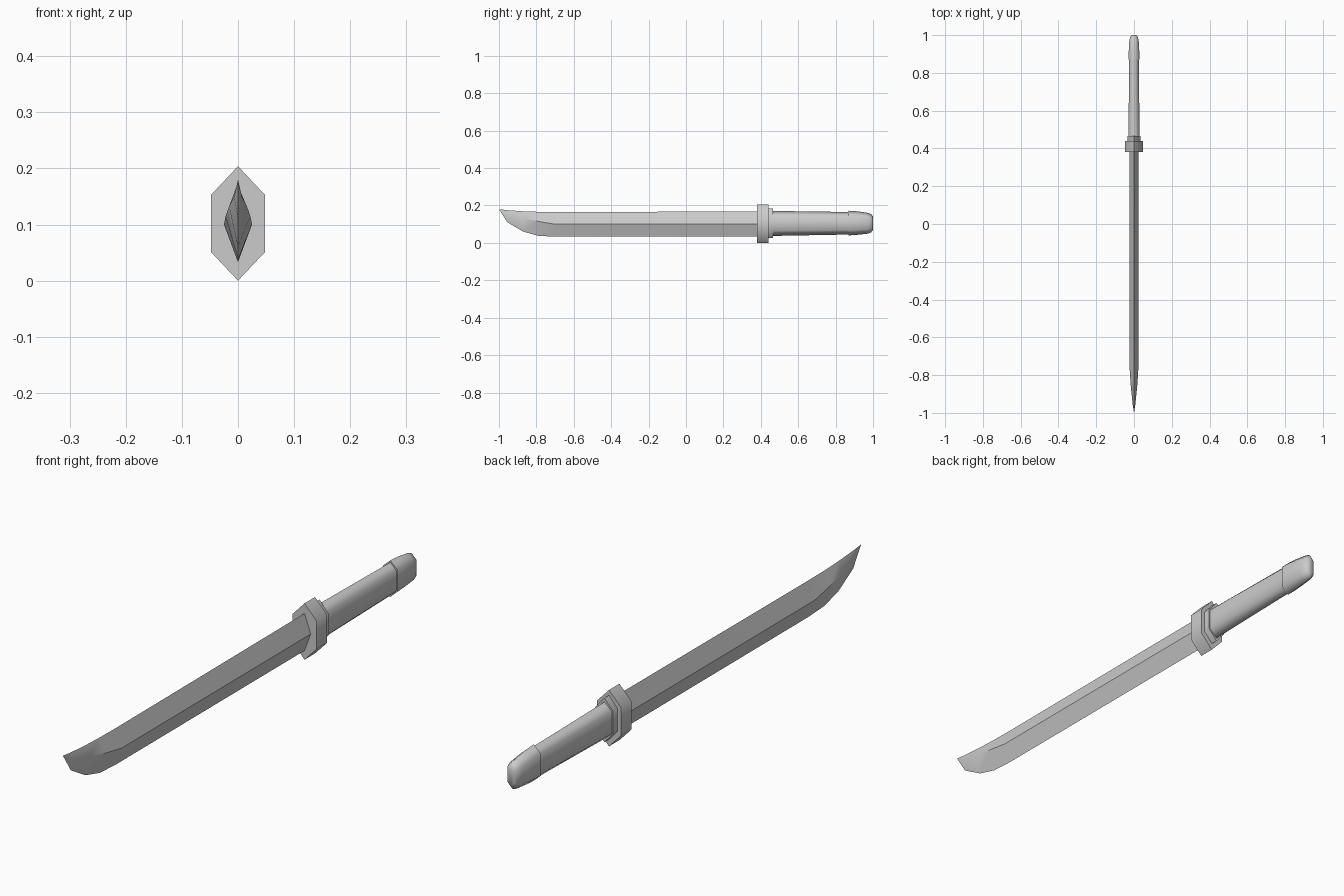
import bpy, bmesh, math

cube = bpy.data.objects.get("Cube")
if cube:
    bpy.data.objects.remove(cube, do_unlink=True)

# One plain steel grey for the whole sword
steel = bpy.data.materials.new("steel_grey")
steel.use_nodes = True
GREY = (0.6, 0.6, 0.6, 1)
steel.diffuse_color = GREY
steel.node_tree.nodes["Principled BSDF"].inputs["Base Color"].default_value = GREY


def loft(name, sections, angle):
    """Skin a list of (y, [(x, z), ...]) sections into a closed part."""
    bm = bmesh.new()
    rings = [[bm.verts.new((x, y, z)) for x, z in pts] for y, pts in sections]
    n = len(rings[0])
    for a, b in zip(rings, rings[1:]):
        for i in range(n):
            j = (i + 1) % n
            bm.faces.new((a[i], a[j], b[j], b[i]))
    bm.faces.new(rings[0])
    bm.faces.new(rings[-1])
    bmesh.ops.remove_doubles(bm, verts=bm.verts, dist=0.0005)
    bmesh.ops.recalc_face_normals(bm, faces=bm.faces)
    mesh = bpy.data.meshes.new(name)
    bm.to_mesh(mesh)
    bm.free()
    mesh.materials.append(steel)
    obj = bpy.data.objects.new(name, mesh)
    bpy.context.collection.objects.link(obj)
    bpy.ops.object.select_all(action="DESELECT")
    obj.select_set(True)
    bpy.context.view_layer.objects.active = obj
    bpy.ops.object.shade_smooth_by_angle(angle=math.radians(angle))
    return obj


def diamond(y, top, bottom, ridge, w):
    return y, [(0, top), (w, ridge), (0, bottom), (-w, ridge)]


def hexagon(y, zc, w, h, shoulder=0.5):
    s = h * shoulder
    return y, [(0, zc + h), (w, zc + s), (w, zc - s),
               (0, zc - h), (-w, zc - s), (-w, zc + s)]


# Blade: long diamond section, cutting edge sweeping up to the tip
loft("blade", [
    diamond(0.40, 0.168, 0.033, 0.10, 0.025),
    diamond(-0.70, 0.165, 0.033, 0.10, 0.025),
    diamond(-0.79, 0.166, 0.038, 0.115, 0.022),
    diamond(-0.87, 0.169, 0.06, 0.132, 0.016),
    diamond(-0.955, 0.175, 0.11, 0.15, 0.007),
    diamond(-1.0, 0.18, 0.18, 0.18, 0),
], 38)

# Guard plate and the collar behind it
loft("guard", [hexagon(y, 0.102, 0.048, 0.102) for y in (0.38, 0.44)], 60)
loft("collar", [hexagon(y, 0.105, 0.035, 0.08) for y in (0.43, 0.466)], 60)

# Grip: softly shaded, tapering towards the pommel
loft("grip", [
    hexagon(0.45, 0.104, 0.030, 0.067, 0.6),
    hexagon(0.88, 0.105, 0.025, 0.06, 0.6),
], 88)

# Pommel: slightly wider cap with a rounded end
loft("pommel", [
    hexagon(0.87, 0.106, 0.029, 0.066, 0.6),
    hexagon(0.915, 0.106, 0.028, 0.063, 0.6),
    hexagon(0.97, 0.105, 0.025, 0.056, 0.6),
    hexagon(0.99, 0.105, 0.020, 0.049, 0.6),
    hexagon(1.0, 0.105, 0.013, 0.037, 0.6),
], 88)
